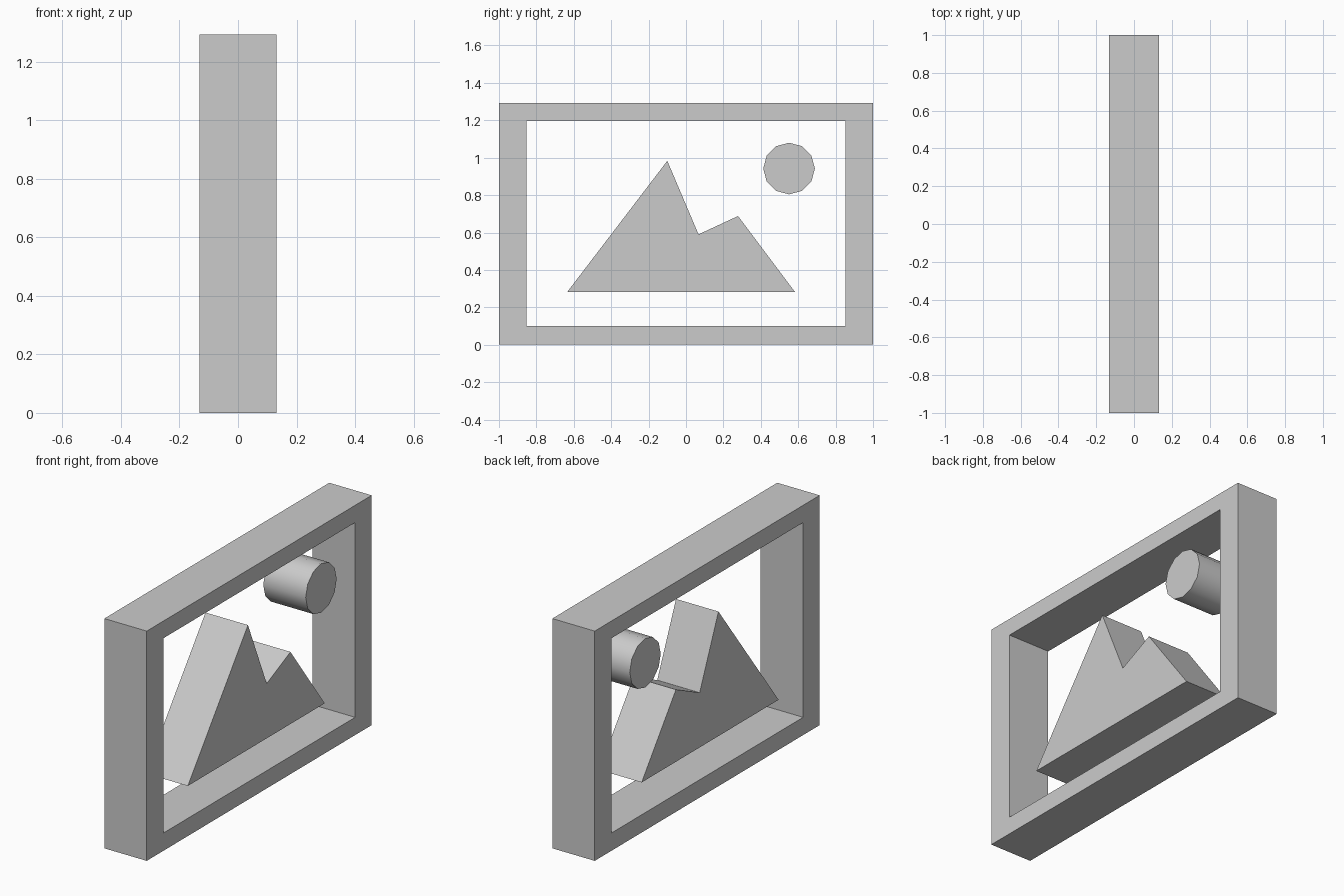
import bpy
import bmesh
import math

cube = bpy.data.objects.get("Cube")
if cube:
    bpy.data.objects.remove(cube, do_unlink=True)

HALF_DEPTH = 0.132
HEIGHT = 1.293

grey = bpy.data.materials.new("plain_grey")
grey.use_nodes = True
COLOUR = (0.6, 0.6, 0.6, 1.0)
grey.diffuse_color = COLOUR
grey.node_tree.nodes["Principled BSDF"].inputs["Base Color"].default_value = COLOUR


def extrude_outline(name, points, faces):
    """Extrude flat faces, given as (y, z) points, through the full depth."""
    bm = bmesh.new()
    verts = [bm.verts.new((-HALF_DEPTH, y, z)) for y, z in points]
    flat = [bm.faces.new([verts[i] for i in face]) for face in faces]
    result = bmesh.ops.extrude_face_region(bm, geom=flat, use_keep_orig=True)
    moved = [g for g in result["geom"] if isinstance(g, bmesh.types.BMVert)]
    bmesh.ops.translate(bm, verts=moved, vec=(2 * HALF_DEPTH, 0, 0))
    bmesh.ops.recalc_face_normals(bm, faces=bm.faces)
    mesh = bpy.data.meshes.new(name)
    bm.to_mesh(mesh)
    bm.free()
    mesh.materials.append(grey)
    obj = bpy.data.objects.new(name, mesh)
    bpy.context.collection.objects.link(obj)
    return obj


def rectangle(half_width, bottom, top):
    return [(-half_width, bottom), (half_width, bottom),
            (half_width, top), (-half_width, top)]


# Picture frame: a rectangular ring
ring = rectangle(1, 0, HEIGHT) + rectangle(0.853, 0.1, HEIGHT - 0.097)
extrude_outline("frame", ring,
                [(i, (i + 1) % 4, (i + 1) % 4 + 4, i + 4) for i in range(4)])

# Twin-peaked mountain
peaks = [(-0.635, 0.282), (0.583, 0.282), (0.278, 0.688),
         (0.067, 0.59), (-0.1, 0.983)]
extrude_outline("mountain", peaks, [range(len(peaks))])

# Twelve-sided sun with a smooth rim and flat ends
SIDES = 12
angles = [math.tau * i / SIDES for i in range(SIDES)]
disc = [(0.551 + 0.138 * math.cos(a), 0.942 + 0.138 * math.sin(a)) for a in angles]
sun = extrude_outline("sun", disc, [range(SIDES)])
bpy.ops.object.select_all(action="DESELECT")
sun.select_set(True)
bpy.context.view_layer.objects.active = sun
bpy.ops.object.shade_smooth_by_angle(angle=math.radians(40))
